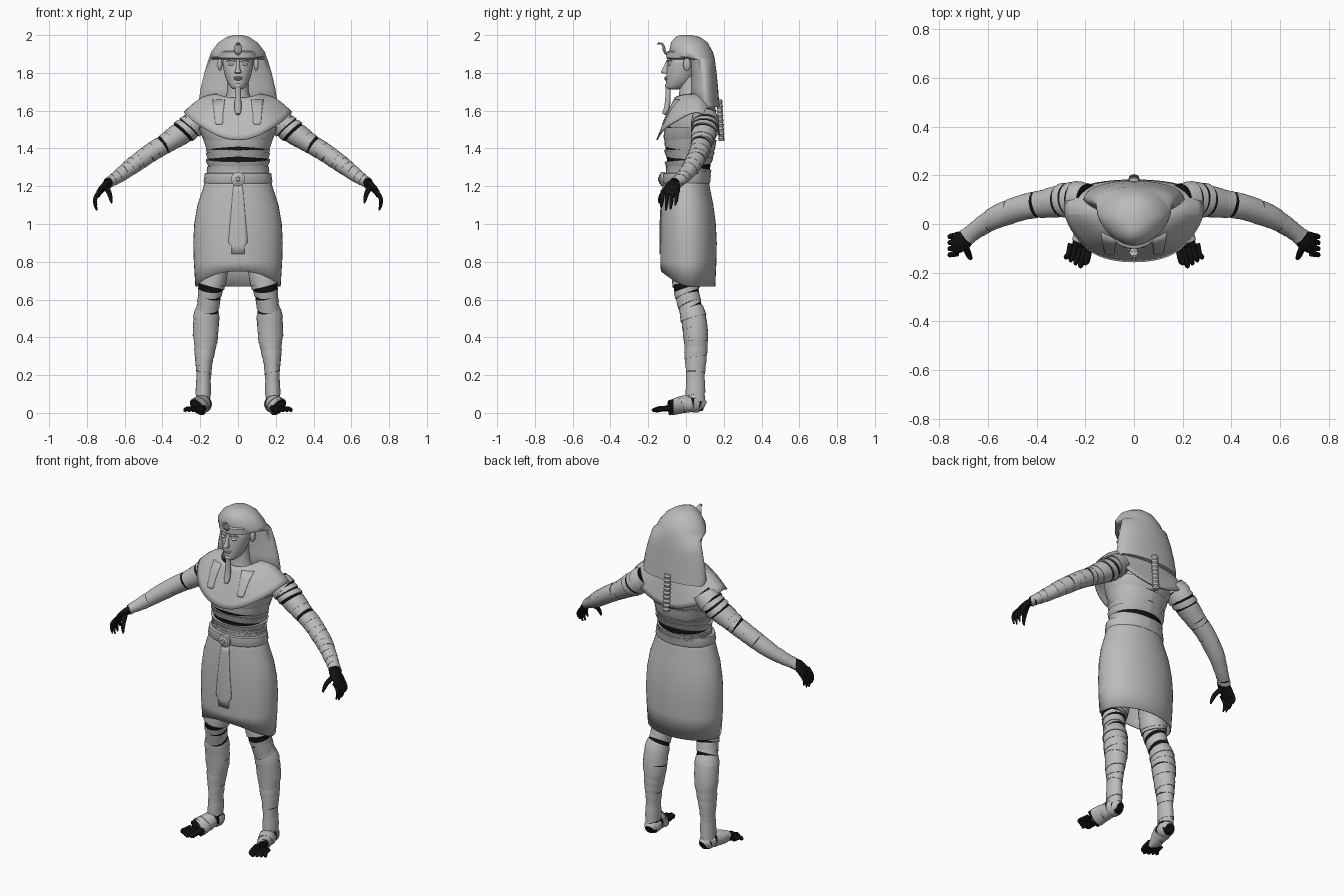
import bpy, math, random
from mathutils import Vector

random.seed(4)
if "Cube" in bpy.data.objects:
    bpy.data.objects.remove(bpy.data.objects["Cube"])


def material(name, colour):
    m = bpy.data.materials.new(name)
    m.use_nodes = True
    m.diffuse_color = colour
    m.node_tree.nodes["Principled BSDF"].inputs["Base Color"].default_value = colour
    return m


STONE = material("stone grey", (0.5, 0.5, 0.5, 1))
BLACK = material("charred black", (0.006, 0.006, 0.006, 1))


def finish(name, verts, faces, mat, mirror=False, subsurf=0, solid=0, angle=40):
    mesh = bpy.data.meshes.new(name)
    mesh.from_pydata([tuple(v) for v in verts], [], faces)
    mesh.materials.append(mat)
    ob = bpy.data.objects.new(name, mesh)
    bpy.context.collection.objects.link(ob)
    bpy.ops.object.select_all(action='DESELECT')
    ob.select_set(True)
    bpy.context.view_layer.objects.active = ob
    bpy.ops.object.mode_set(mode='EDIT')
    bpy.ops.mesh.select_all(action='SELECT')
    bpy.ops.mesh.normals_make_consistent(inside=False)
    bpy.ops.object.mode_set(mode='OBJECT')
    bpy.ops.object.shade_smooth_by_angle(angle=math.radians(angle))
    if subsurf:
        ob.modifiers.new("Smooth", 'SUBSURF').levels = subsurf
    if solid:
        ob.modifiers.new("Thickness", 'SOLIDIFY').thickness = solid
    if mirror:
        ob.modifiers.new("Mirror", 'MIRROR')
    return ob


def skin(rings, caps=True, base=0):
    n = len(rings[0])
    verts = [v for r in rings for v in r]
    faces = [[base + k * n + i, base + k * n + (i + 1) % n,
              base + (k + 1) * n + (i + 1) % n, base + (k + 1) * n + i]
             for k in range(len(rings) - 1) for i in range(n)]
    if caps:
        faces += [[base + i for i in range(n)],
                  [base + (len(rings) - 1) * n + i for i in range(n)]]
    return verts, faces


def loft(name, rings, mat=STONE, caps=True, **kw):
    return finish(name, *skin(rings, caps), mat, **kw)


def ring(c, rx, ry, d=(0, 0, -1), n=24, tilt=0, phase=0, egg=0):
    """Ellipse square to d; tilt slants it, egg narrows its front."""
    d = Vector(d).normalized()
    u = Vector((0, 1, 0)).cross(d)
    u = u.normalized() if u.length > 0.01 else Vector((1, 0, 0))
    v = d.cross(u)
    out = []
    for i in range(n):
        a = math.tau * i / n
        w = rx * (1 - egg * max(0, -math.sin(a)))
        out.append(Vector(c) + u * w * math.cos(a) + v * ry * math.sin(a)
                   + d * tilt * math.cos(a + phase))
    return out


def stack(rows, egg=0, n=24):
    """Level rings from (z, half width, front y, back y)."""
    return [ring((0, (f + b) / 2, z), w, (b - f) / 2, n=n, egg=egg) for z, w, f, b in rows]


def spline(pts, t):
    """Smooth sample of a list of tuples, t from 0 to 1."""
    s = min(max(t, 0), 1) * (len(pts) - 1)
    i = min(int(s), len(pts) - 2)
    f = s - i
    p = [Vector(pts[min(max(i + k, 0), len(pts) - 1)]) for k in (-1, 0, 1, 2)]
    return (p[1] + 0.5 * f * (p[2] - p[0] + f * (2 * p[0] - 5 * p[1] + 4 * p[2] - p[3]
            + f * (3 * (p[1] - p[2]) + p[3] - p[0]))))


def path_ring(path, t, scale=1, **kw):
    p = spline(path, t)
    d = spline(path, t + 0.02) - spline(path, t - 0.02)
    return ring(p[:3], p[3] * scale, p[4] * scale, d[:3], **kw)


def tube(name, path, mat=STONE, steps=8, n=12, **kw):
    return loft(name, [path_ring(path, k / steps, n=n) for k in range(steps + 1)], mat, **kw)


def wraps(name, path, count, slant, gaps, mirror=True):
    """Dark core with overlapping slanted bands; gaps let the core show."""
    tube(name + "_core", path, BLACK, 16, 24, mirror=mirror)
    verts, faces = [], []
    for i in range(count):
        opt = dict(n=24, tilt=slant * random.uniform(0.4, 1), phase=random.uniform(0, 6))
        end = (i + (0.72 if i in gaps else 1.3)) / count
        grow = random.uniform(1.05, 1.11)
        spec = ((i / count, 1.02), ((i + 0.4) / count, grow - 0.02), (end, grow), (end, 0.95))
        v, f = skin([path_ring(path, t, s, **opt) for t, s in spec], False, len(verts))
        verts += v
        faces += f
    finish(name + "_bandages", verts, faces, STONE, mirror=mirror)


def drape(name, rows, target, cols=6, mirror=False):
    """Thin plate from (z, x0, x1) rows, projected onto the front of a part."""
    verts = [(a + (b - a) * c / cols, -0.5, z) for z, a, b in rows for c in range(cols + 1)]
    w = cols + 1
    faces = [[r * w + c, r * w + c + 1, (r + 1) * w + c + 1, (r + 1) * w + c]
             for r in range(len(rows) - 1) for c in range(cols)]
    ob = finish(name, verts, faces, STONE)
    m = ob.modifiers.new("Drape", 'SHRINKWRAP')
    m.target, m.wrap_method, m.offset = target, 'PROJECT', 0.005
    m.use_project_y = True
    ob.modifiers.new("Thickness", 'SOLIDIFY').thickness = 0.008
    if mirror:
        ob.modifiers.new("Mirror", 'MIRROR')


def ball(name, c, size, mat=STONE, mirror=False):
    rings = []
    for k in range(1, 10):
        a = math.pi * k / 10
        rings.append(ring(Vector(c) + Vector((0, 0, size[2] * math.cos(a))),
                          size[0] * math.sin(a), size[1] * math.sin(a), n=16))
    return loft(name, rings, mat, mirror=mirror)


# Bandaged trunk and limbs
wraps("torso", [(0, .01, 1.22, .155, .11), (0, .015, 1.32, .155, .115), (0, .02, 1.42, .165, .13),
                (0, .03, 1.53, .19, .125), (0, .05, 1.62, .17, .09)], 9, .018, (1, 2, 3))
wraps("arm", [(.19, .10, 1.57, .06, .065), (.26, .10, 1.51, .065, .068), (.36, .085, 1.44, .052, .056),
              (.45, .07, 1.385, .047, .05), (.55, .035, 1.315, .043, .046),
              (.63, -.01, 1.255, .034, .036), (.69, -.055, 1.215, .026, .034)], 17, .014, (2, 3, 6))
wraps("leg", [(.125, .01, .80, .078, .08), (.142, 0, .68, .068, .068), (.155, .015, .59, .056, .06),
              (.168, .04, .50, .064, .064), (.172, .052, .40, .063, .062),
              (.178, .052, .30, .046, .054), (.182, .05, .20, .037, .047),
              (.185, .05, .07, .037, .048)], 17, .016, (2, 3, 5))

# Feet, toes and foot wraps
wraps("foot", [(.178, .095, .035, .026, .026), (.182, .065, .045, .042, .043),
               (.19, .02, .05, .042, .046), (.203, -.035, .04, .046, .036),
               (.217, -.09, .027, .05, .023)], 6, .01, ())
for i in range(5):
    x = .187 + i * .02
    tip = -.18 + .012 * abs(i - 1)
    size = .015 if i == 0 else .011
    tube("toe", [(x - .006, -.08, .024, size, size), (x + .004, -.13, .022, size, size),
                 (x + .012, tip + .01, .015, size, size), (x + .013, tip, .011, .005, .005)],
         BLACK, mirror=True)

# Hands with curled fingers
tube("palm", [(.672, -.045, 1.222, .022, .03), (.70, -.068, 1.205, .021, .04),
              (.73, -.078, 1.175, .017, .045), (.742, -.084, 1.15, .012, .04)], BLACK, mirror=True)
for i in range(4):
    y = -.047 - i * .025
    low = (1.10, 1.078, 1.072, 1.085)[i]
    tube("finger", [(.728, y, 1.175, .012, .012), (.752, y - .003, 1.145, .011, .011),
                    (.757, y - .006, (1.14 + low) / 2, .009, .009),
                    (.748, y - .01, low, .004, .004)], BLACK, mirror=True)
tube("thumb", [(.70, -.08, 1.195, .016, .016), (.682, -.12, 1.165, .013, .013),
               (.674, -.138, 1.135, .010, .010), (.668, -.142, 1.11, .004, .004)], BLACK, mirror=True)

# Skirt with an arched front hem
rows = [(1.26, .168, -.112, .118), (1.20, .182, -.12, .125), (1.10, .215, -.13, .145),
        (1.0, .232, -.135, .158), (.9, .237, -.136, .163), (.8, .234, -.136, .161)]
rings = stack(rows, n=40)
hem = ring((0, .011, .67), .226, .144, n=40)
for v in hem:
    v.z += .08 * max(0, (.011 - v.y) / .144) ** 1.5
skirt = loft("skirt", rings + [hem], caps=False, solid=.006)

# Belt, medallion and apron
loft("belt", stack([(1.27, .168, -.115, .12), (1.268, .176, -.122, .126), (1.225, .182, -.126, .13),
                    (1.215, .178, -.12, .125)]))
for r, y in ((.037, -.136), (.027, -.142), (.012, -.148)):
    loft("belt_medallion", [ring((0, -.11, 1.238), r, r, (0, -1, .001)),
                            ring((0, y + .004, 1.238), r, r, (0, -1, .001)),
                            ring((0, y, 1.238), r * .8, r * .8, (0, -1, .001))])
drape("apron", [(z, -w, w) for z, w in ((1.21, .022), (1.17, .028), (1.1, .034), (1.0, .043),
                                      (.92, .05), (.90, .05), (.885, .036), (.84, .033))], skirt)

# Broad collar
inner = [(0, -.06, 1.67), (.05, -.06, 1.67), (.09, -.04, 1.68), (.11, 0, 1.69), (.12, .04, 1.69),
         (.11, .08, 1.69), (.09, .12, 1.68), (.05, .14, 1.67), (0, .145, 1.67)]
outer = [(0, -.16, 1.44), (.10, -.152, 1.46), (.19, -.115, 1.515), (.25, -.045, 1.55),
         (.295, .04, 1.605), (.28, .12, 1.58), (.2, .165, 1.52), (.1, .18, 1.475), (0, .185, 1.46)]


def both_sides(half):
    return [Vector(p) for p in half] + [Vector((-x, y, z)) for x, y, z in half[-2:0:-1]]


rim, neck = both_sides(outer), both_sides(inner)
middle = [(a + b) / 2 + Vector((0, 0, .12 * abs(b.x))) for a, b in zip(neck, rim)]
collar = loft("collar", [neck, middle, rim], caps=False, subsurf=2, solid=.008)
drape("headcloth_lappet", [(1.66, .07, .135), (1.62, .075, .13), (1.58, .08, .125),
                           (1.54, .08, .122), (1.528, .085, .115)], collar, mirror=True)

# Headcloth, brow band and the plait behind
loft("headcloth", stack([(2.0, .02, -.03, .03), (1.99, .06, -.055, .075), (1.96, .105, -.08, .115),
                         (1.91, .143, -.09, .143), (1.885, .15, -.08, .15), (1.87, .157, .015, .153),
                         (1.8, .178, .025, .162), (1.72, .197, .025, .17),
                         (1.65, .208, .025, .175), (1.62, .20, .05, .178)], egg=.2, n=32), angle=60)
loft("brow_band", stack([(1.915, .10, -.095, .11), (1.91, .108, -.102, .11),
                         (1.878, .106, -.103, .11), (1.872, .095, -.096, .11)]))
plait = []
for k in range(19):
    t = k / 18
    r = .017 + .005 * (k % 2)
    plait.append(ring((0, .176 + .012 * t, 1.66 - .22 * t), r, r * .8, n=12))
loft("back_plait", plait, angle=30)

# Head and face
loft("neck", stack([(1.64, .075, -.045, .09), (1.70, .056, -.035, .08), (1.78, .055, -.04, .08)]))
loft("face", stack([(1.712, .024, -.098, -.03), (1.72, .038, -.107, -.01), (1.745, .055, -.106, .03),
                    (1.775, .068, -.106, .05), (1.81, .076, -.104, .06), (1.85, .083, -.099, .07),
                    (1.90, .085, -.093, .08)]), subsurf=1, angle=80)
loft("nose", [ring((0, y, z), w, d, n=12) for z, y, w, d in
              ((1.868, -.092, .009, .01), (1.84, -.1, .009, .015), (1.815, -.11, .013, .019),
               (1.803, -.113, .019, .02), (1.796, -.108, .014, .012))], angle=70)
ball("eye", (.034, -.089, 1.846), (.017, .01, .008), mirror=True)
tube("eyebrow", [(.012, -.098, 1.861, .004, .004), (.035, -.092, 1.869, .005, .005),
                 (.06, -.075, 1.862, .003, .003)], mirror=True)
for z, w in ((1.775, .025), (1.766, .021)):
    ball("lip", (0, -.104, z), (w, .011, .006))
ball("chin", (0, -.09, 1.732), (.024, .021, .018))
ball("ear", (.096, .005, 1.845), (.013, .02, .034), mirror=True)
tube("ceremonial_beard", [(0, -.095, 1.735, .014, .014), (0, -.095, 1.68, .016, .014),
                          (0, -.10, 1.62, .018, .015), (0, -.112, 1.59, .015, .013),
                          (0, -.118, 1.58, .008, .008)])

# Rearing serpent on the brow
tube("brow_serpent", [(0, -.10, 1.90, .012, .007), (0, -.115, 1.915, .02, .008),
                      (0, -.118, 1.94, .02, .007), (0, -.13, 1.955, .011, .007),
                      (0, -.145, 1.957, .007, .006), (0, -.15, 1.95, .003, .003)])
